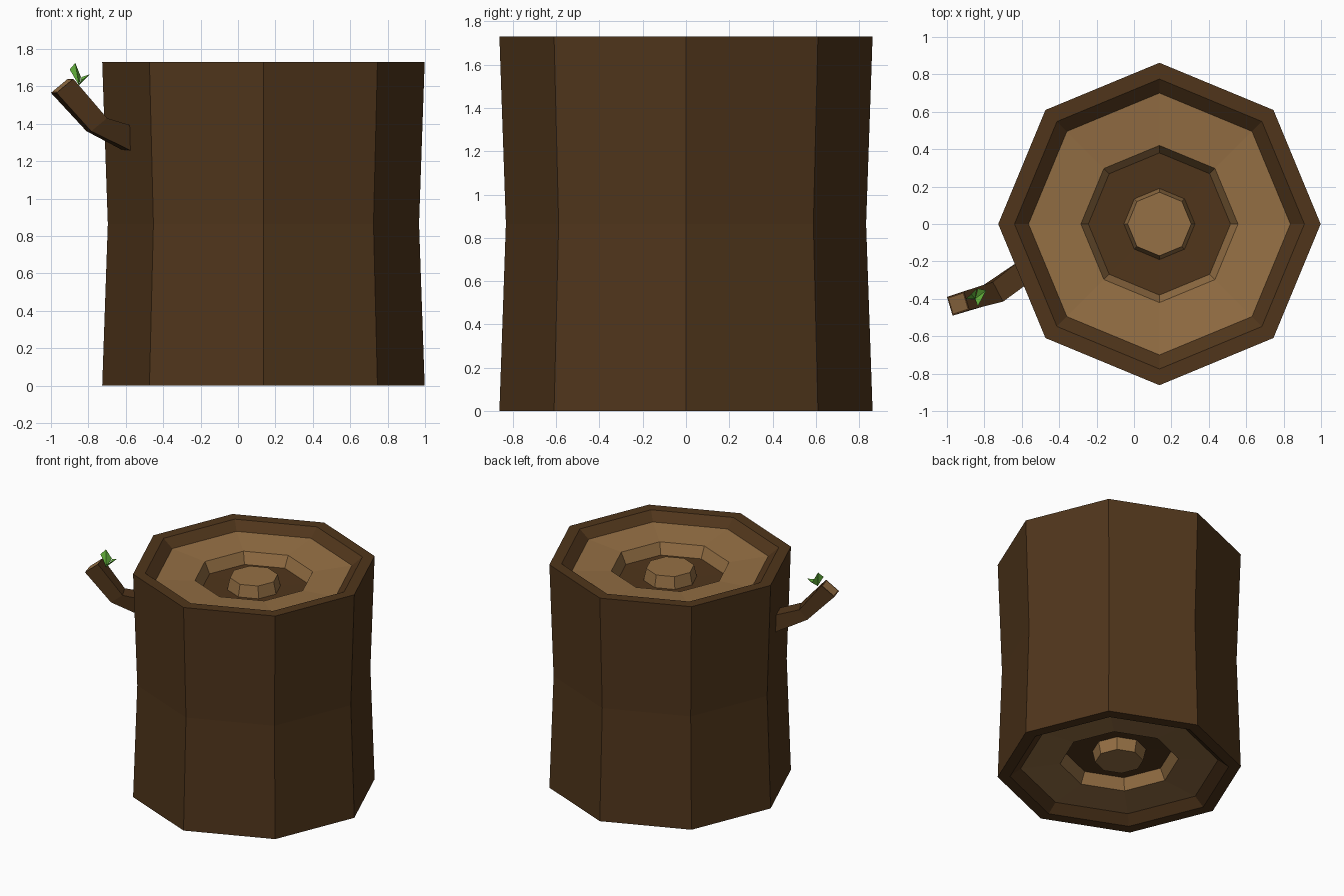
import bpy, bmesh
from math import cos, sin, pi

if "Cube" in bpy.data.objects:
    bpy.data.objects.remove(bpy.data.objects["Cube"])

CX, H, SIDES = 0.136, 1.73, 8


def material(name, rgb):
    m = bpy.data.materials.new(name)
    m.diffuse_color = (*rgb, 1)
    m.use_nodes = True
    m.node_tree.nodes["Principled BSDF"].inputs["Base Color"].default_value = m.diffuse_color
    return m


BARK = material("bark_brown", (0.08, 0.036, 0.011))
WOOD = material("cut_wood", (0.30, 0.16, 0.058))
LEAF = material("leaf_green", (0.14, 0.50, 0.05))


def finish(name, bm, mats, recalc=True):
    if recalc:
        bmesh.ops.recalc_face_normals(bm, faces=bm.faces)
    me = bpy.data.meshes.new(name)
    bm.to_mesh(me)
    bm.free()
    for m in mats:
        me.materials.append(m)
    ob = bpy.data.objects.new(name, me)
    bpy.context.collection.objects.link(ob)
    return ob


def bridge(bm, a, b):
    n = len(a)
    return [bm.faces.new((a[i], a[(i + 1) % n], b[(i + 1) % n], b[i])) for i in range(n)]


# Stump: one closed octagonal lathe, same recessed rings at both ends (radius, depth)
end = [(0.17, 0.085), (0.19, 0.175), (0.38, 0.17), (0.42, 0.085),
       (0.70, 0.06), (0.775, 0.0), (0.862, 0.0)]
profile = end + [(0.832, H / 2)] + [(r, H - d) for r, d in reversed(end)]
bm = bmesh.new()
rings = [[bm.verts.new((CX + r * cos(2 * pi * k / SIDES), r * sin(2 * pi * k / SIDES), z))
          for k in range(SIDES)] for r, z in profile]
for a, b, (r0, _), (r1, _) in zip(rings, rings[1:], profile, profile[1:]):
    r = max(r0, r1)
    for f in bridge(bm, a, b):
        f.material_index = int(r < 0.2 or 0.4 < r < 0.72)  # pith, ring wall and disc are pale
for cap in (rings[0], rings[-1]):
    bm.faces.new(cap).material_index = 1
finish("stump", bm, [BARK, WOOD])

# Branch: square sections from inside the trunk, through the bend, to the cut tip
sections = [
    [(-0.57, -0.32, 1.255), (-0.57, -0.32, 1.39), (-0.61, -0.195, 1.39), (-0.61, -0.195, 1.255)],
    [(-0.785, -0.435, 1.36), (-0.70, -0.415, 1.43), (-0.755, -0.31, 1.43), (-0.81, -0.33, 1.36)],
    [(-0.97, -0.49, 1.565), (-0.88, -0.46, 1.64), (-0.91, -0.36, 1.64), (-1.0, -0.39, 1.565)],
]
bm = bmesh.new()
loops = [[bm.verts.new(p) for p in s] for s in sections]
for a, b in zip(loops, loops[1:]):
    bridge(bm, a, b)
bm.faces.new(loops[0])
tip = bm.faces.new(loops[-1])
bmesh.ops.recalc_face_normals(bm, faces=bm.faces)
bmesh.ops.inset_individual(bm, faces=[tip], thickness=0.014)
tip.material_index = 1
finish("branch", bm, [BARK, WOOD])

# Leaves: folded diamonds sharing a base point (side, tip, side)
base = (-0.85, -0.40, 1.605)
leaves = {
    "upright_leaf": [(-0.90, -0.40, 1.69), (-0.87, -0.375, 1.725), (-0.84, -0.345, 1.65)],
    "side_leaf": [(-0.835, -0.345, 1.65), (-0.79, -0.355, 1.665), (-0.835, -0.44, 1.635)],
}
for name, pts in leaves.items():
    bm = bmesh.new()
    b, s1, t, s2 = [bm.verts.new(p) for p in [base] + pts]
    for f in (bm.faces.new((b, t, s1)), bm.faces.new((b, s2, t))):
        f.normal_update()
        if f.normal.z < 0:
            f.normal_flip()
    finish(name, bm, [LEAF], recalc=False)
